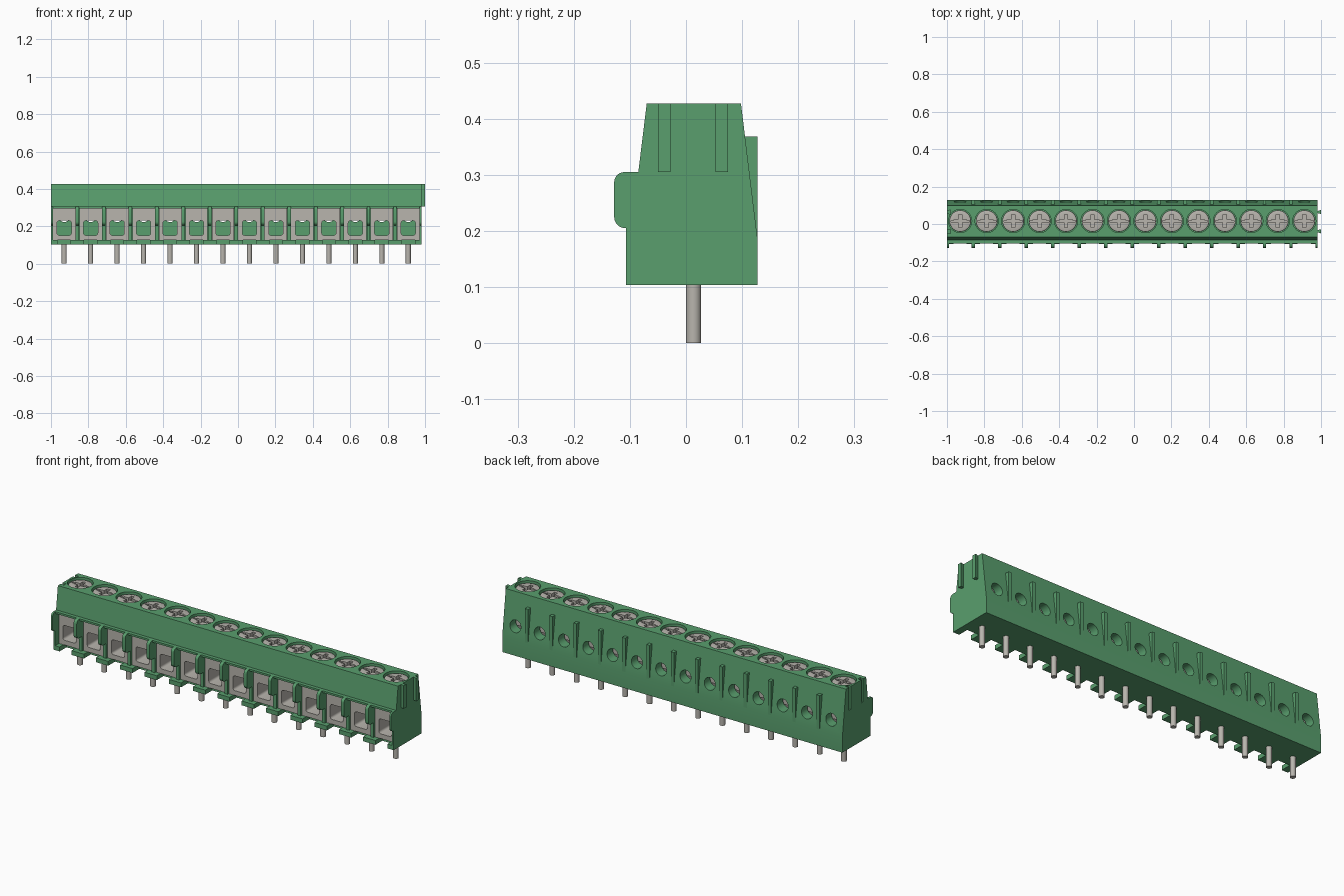
import bpy, bmesh, math
from mathutils import Matrix, Vector

old = bpy.data.objects.get("Cube")
if old:
    bpy.data.objects.remove(old, do_unlink=True)

POLES = 14
PITCH = 0.1415
LEFT = -1.0
RIGHT = LEFT + POLES * PITCH
FIRST = LEFT + PITCH / 2      # centre of the first pole
SCREW_Y = 0.016
SHELF = 0.305


def material(name, rgb, rough):
    m = bpy.data.materials.new(name)
    m.use_nodes = True
    m.diffuse_color = (*rgb, 1)
    node = m.node_tree.nodes["Principled BSDF"]
    node.inputs["Base Color"].default_value = (*rgb, 1)
    node.inputs["Roughness"].default_value = rough
    return m


GREEN = material("green plastic", (0.10, 0.345, 0.155), 0.6)
METAL = material("tin grey metal", (0.48, 0.46, 0.42), 0.5)


# Shape helpers that add to a bmesh
def prism(bm, points, sweep):
    face = bm.faces.new([bm.verts.new(p) for p in points])
    ext = bmesh.ops.extrude_face_region(bm, geom=[face])
    verts = [v for v in ext["geom"] if isinstance(v, bmesh.types.BMVert)]
    bmesh.ops.translate(bm, verts=verts, vec=Vector(sweep))


def slab(bm, profile, x0, x1):
    prism(bm, [(x0, y, z) for y, z in profile], (x1 - x0, 0, 0))


def box(bm, lo, hi):
    slab(bm, [(lo[1], lo[2]), (hi[1], lo[2]), (hi[1], hi[2]), (lo[1], hi[2])], lo[0], hi[0])


def cylinder(bm, center, radius, depth, axis="Z", sides=32):
    turn = Matrix.Rotation(math.pi / 2, 4, "X") if axis == "Y" else Matrix()
    bmesh.ops.create_cone(bm, cap_ends=True, segments=sides, radius1=radius,
                          radius2=radius, depth=depth,
                          matrix=Matrix.Translation(center) @ turn)


def arc(cy, cz, r, start, end, steps=6):
    angles = [math.radians(start + (end - start) * i / steps) for i in range(steps + 1)]
    return [(cy + r * math.cos(a), cz + r * math.sin(a)) for a in angles]


# Object helpers
def make(name, bm, mat):
    bmesh.ops.recalc_face_normals(bm, faces=bm.faces)
    mesh = bpy.data.meshes.new(name)
    bm.to_mesh(mesh)
    bm.free()
    mesh.materials.append(mat)
    ob = bpy.data.objects.new(name, mesh)
    bpy.context.collection.objects.link(ob)
    return ob


def repeat(ob, count=POLES):
    mod = ob.modifiers.new("poles", "ARRAY")
    mod.count = count
    mod.use_relative_offset = False
    mod.use_constant_offset = True
    mod.constant_offset_displace = (PITCH, 0, 0)


def bake(ob):
    graph = bpy.context.evaluated_depsgraph_get()
    mesh = bpy.data.meshes.new_from_object(ob.evaluated_get(graph))
    ob.modifiers.clear()
    ob.data = mesh


def cut(ob, cutter):
    cutter.hide_render = True
    mod = ob.modifiers.new("cut", "BOOLEAN")
    mod.operation = "DIFFERENCE"
    mod.solver = "EXACT"
    mod.object = cutter
    bake(ob)
    bpy.data.objects.remove(cutter, do_unlink=True)


# Housing: C-shaped section with top block, back wall and floor
bm = bmesh.new()
slab(bm, [(-0.07, 0.427), (0.098, 0.427), (0.127, 0.19), (0.127, 0.104),
          (-0.107, 0.104), (-0.107, 0.127), (0.07, 0.127), (0.07, 0.295),
          (-0.104, 0.295), (-0.104, SHELF), (-0.085, SHELF)], LEFT, RIGHT)
housing = make("housing", bm, GREEN)

# Screw wells, rear test holes and floor notches
bm = bmesh.new()
cylinder(bm, (FIRST, SCREW_Y, 0.41), 0.062, 0.1)
cylinder(bm, (FIRST, 0.12, 0.255), 0.032, 0.16, "Y")
box(bm, (FIRST - 0.035, -0.2, 0.05), (FIRST + 0.035, -0.05, 0.16))
cutter = make("pole_cutter", bm, GREEN)
repeat(cutter)
bake(cutter)
cut(housing, cutter)


# Interlocking dovetails: grooves on one end, ribs on the other
def dovetails(x, depth, height, extra):
    bm = bmesh.new()
    for y in (-0.039, 0.064):
        prism(bm, [(x - extra, y - 0.005, SHELF), (x + depth, y - 0.011, SHELF),
                   (x + depth, y + 0.011, SHELF), (x - extra, y + 0.005, SHELF)],
              (0, 0, height))
    return bm


cut(housing, make("groove_cutter", dovetails(LEFT, 0.02, 0.2, 0.01), GREEN))
make("end_ribs", dovetails(RIGHT, 1 - RIGHT, 0.122, 0.002), GREEN)

# Wire dividers and end walls with a rounded nose
nose = arc(-0.110, SHELF - 0.018, 0.018, 90, 180) + arc(-0.108, 0.225, 0.020, 180, 270)
wall = [(0.075, 0.104), (0.075, SHELF)] + nose
bm = bmesh.new()
slab(bm, wall + [(-0.107, 0.205), (-0.107, 0.104)], LEFT, LEFT + 0.01)
slab(bm, wall + [(-0.107, 0.205), (-0.107, 0.104)], RIGHT - 0.01, RIGHT)
make("end_walls", bm, GREEN)

bm = bmesh.new()
edge = LEFT + PITCH
slab(bm, wall + [(-0.085, 0.205), (-0.085, 0.104)], edge - 0.009, edge + 0.009)
dividers = make("dividers", bm, GREEN)
repeat(dividers, POLES - 1)

# Upright ribs on the back
bm = bmesh.new()
slab(bm, [(0.095, 0.19), (0.127, 0.19), (0.127, 0.368), (0.095, 0.368)],
     edge - 0.009, edge + 0.009)
ribs = make("back_ribs", bm, GREEN)
repeat(ribs, POLES - 1)

# Wire clamps with a rounded opening
bm = bmesh.new()
box(bm, (FIRST - 0.06, -0.075, 0.127), (FIRST + 0.06, 0.06, 0.295))
clamps = make("wire_clamps", bm, METAL)
bm = bmesh.new()
w, r, low, high = 0.038, 0.012, 0.152, 0.23
outline = []
for sx, cz, start in ((1, high - r, 0), (-1, high - r, 90), (-1, low + r, 180), (1, low + r, 270)):
    outline += arc(FIRST + sx * (w - r), cz, r, start, start + 90, 4)
prism(bm, [(x, -0.1, z) for x, z in outline], (0, 0.2, 0))
cut(clamps, make("opening_cutter", bm, METAL))
repeat(clamps)

# Screws with a cross recess and a driver slot
bm = bmesh.new()
cylinder(bm, (FIRST, SCREW_Y, 0.388), 0.058, 0.06)
top_edges = [e for e in bm.edges if all(v.co.z > 0.41 for v in e.verts)]
bmesh.ops.bevel(bm, geom=top_edges, offset=0.005, segments=2, affect="EDGES", profile=0.5)
screws = make("screws", bm, METAL)
for name, a, b in (("slot_cutter", 0.034, 0.009), ("cross_cutter", 0.009, 0.034),
                   ("long_slot_cutter", 0.05, 0.004)):
    bm = bmesh.new()
    bottom = 0.408 if a > 0.04 else 0.4
    box(bm, (FIRST - a, SCREW_Y - b, bottom), (FIRST + a, SCREW_Y + b, 0.45))
    cut(screws, make(name, bm, METAL))
repeat(screws)

# Solder pins
bm = bmesh.new()
cylinder(bm, (FIRST, 0.0135, 0.065), 0.0135, 0.13, sides=20)
pins = make("solder_pins", bm, METAL)
repeat(pins)

# Finish: bake repeats and keep hard edges
bpy.ops.object.select_all(action="DESELECT")
for ob in (housing, dividers, ribs, clamps, screws, pins, bpy.data.objects["end_walls"]):
    bake(ob)
    ob.select_set(True)
    bpy.context.view_layer.objects.active = ob
bpy.ops.object.shade_smooth_by_angle(angle=math.radians(30))
